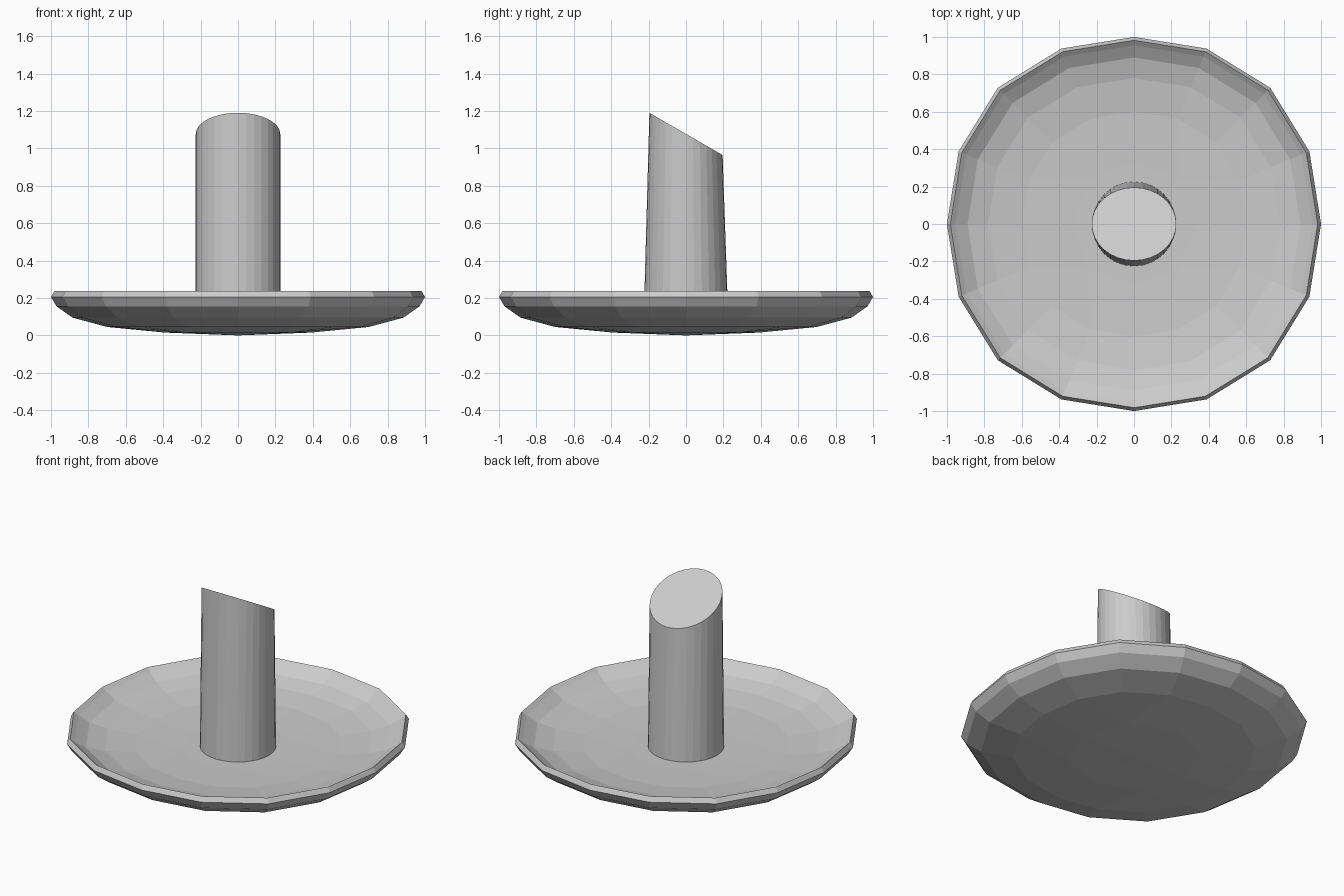
import bpy, bmesh, math

if "Cube" in bpy.data.objects:
    bpy.data.objects.remove(bpy.data.objects["Cube"])


def ring_point(n, k, r, z):
    """Point k of an n-sided, very slightly squarish ring."""
    a = 2 * math.pi * k / n
    f = 1 + 0.03 * math.sin(2 * a) ** 2
    return (r * f * math.cos(a), r * f * math.sin(a), z)


def add_ring(bm, n, r, z):
    return [bm.verts.new(ring_point(n, k, r, z)) for k in range(n)]


def bridge(bm, a, b):
    n = len(a)
    for k in range(n):
        bm.faces.new((a[k], a[(k + 1) % n], b[(k + 1) % n], b[k]))


def add_floor(bm, outer, r, z, z_mid):
    """Close a 16-ring with a 4 x 4 quad grid (8-ring plus centre)."""
    inner = add_ring(bm, 8, r, z)
    mid = bm.verts.new((0, 0, z_mid))
    for c in range(4):
        d, s = 2 * c, 4 * c          # diagonals sit at odd inner points
        i0, i1, i2 = inner[d], inner[d + 1], inner[(d + 2) % 8]
        o = [outer[(s + k) % 16] for k in range(5)]
        bm.faces.new((i0, o[0], o[1], i1))
        bm.faces.new((i1, o[1], o[2], o[3]))
        bm.faces.new((i1, o[3], o[4], i2))
        bm.faces.new((mid, i0, i1, i2))


def finish(bm, name):
    bmesh.ops.recalc_face_normals(bm, faces=bm.faces)
    me = bpy.data.meshes.new(name)
    bm.to_mesh(me)
    bm.free()
    ob = bpy.data.objects.new(name, me)
    bpy.context.collection.objects.link(ob)
    return ob


# Shallow faceted dish: underside, rim, then inside
bm = bmesh.new()
profile = [(0.70, 0.045), (0.885, 0.095), (0.97, 0.155), (1.0, 0.205),
           (0.982, 0.236), (0.955, 0.215), (0.89, 0.175), (0.78, 0.145),
           (0.60, 0.122)]
rings = [add_ring(bm, 16, r, z) for r, z in profile]
for a, b in zip(rings, rings[1:]):
    bridge(bm, a, b)
add_floor(bm, rings[0], 0.39, 0.015, 0.0)
add_floor(bm, rings[-1], 0.33, 0.112, 0.108)
finish(bm, "dish")

# Post whose round top cap is tilted 30 degrees towards the back
bm = bmesh.new()
R, SIDES, tilt = 0.226, 32, math.radians(30)
low, high = [], []
for k in range(SIDES):
    a = 2 * math.pi * k / SIDES
    x, y = R * math.cos(a), R * math.sin(a)
    low.append(bm.verts.new((x, y, 0.09)))
    high.append(bm.verts.new((x, y * math.cos(tilt), 1.077 - y * math.sin(tilt))))
bridge(bm, low, high)
bm.faces.new(high)
bm.faces.new(low[::-1])
post = finish(bm, "slanted_post")
